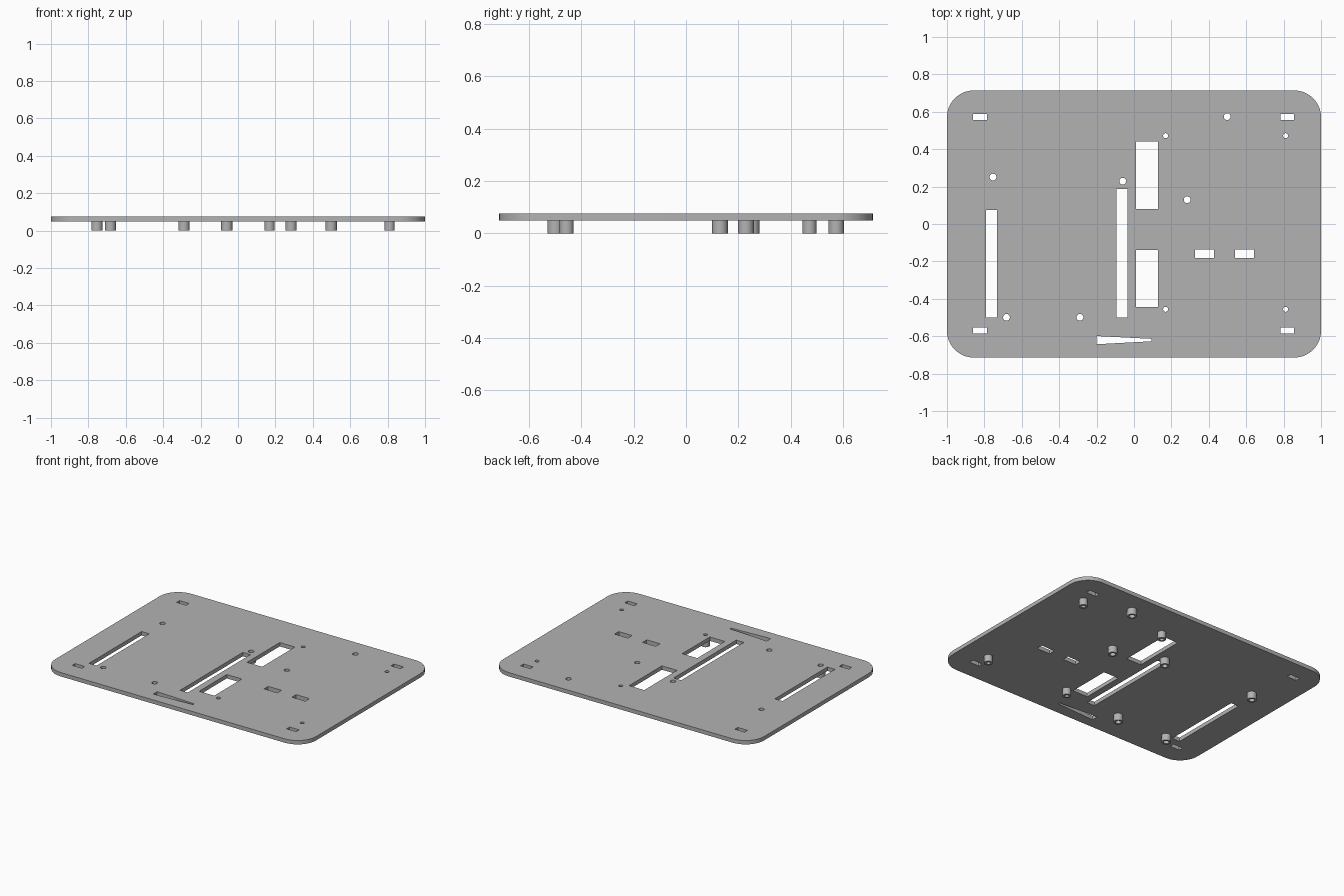
import bpy
import bmesh
from math import cos, sin, pi

cube = bpy.data.objects.get("Cube")
if cube:
    bpy.data.objects.remove(cube, do_unlink=True)

PLATE_BOTTOM, PLATE_TOP = 0.048, 0.075

grey = bpy.data.materials.new("plain grey")
grey.use_nodes = True
grey.diffuse_color = (0.45, 0.45, 0.45, 1)
grey.node_tree.nodes["Principled BSDF"].inputs["Base Color"].default_value = (0.45, 0.45, 0.45, 1)


def arc(cx, cy, r, start, end, steps):
    angles = [start + (end - start) * i / steps for i in range(steps + 1)]
    return [(cx + r * cos(a), cy + r * sin(a)) for a in angles]


def circle(cx, cy, r, sides=32):
    return arc(cx, cy, r, 0, 2 * pi, sides)[:-1]


def rect(x0, x1, y0, y1):
    return [(x0, y0), (x1, y0), (x1, y1), (x0, y1)]


def rounded_rect(hx, hy, r, steps=12):
    points = []
    for i, (sx, sy) in enumerate([(1, 1), (-1, 1), (-1, -1), (1, -1)]):
        points += arc(sx * (hx - r), sy * (hy - r), r, i * pi / 2, (i + 1) * pi / 2, steps)
    return points


def extrude_outlines(name, outlines, z0, z1):
    """Fill the first outline, leave the others as holes, and give it thickness."""
    curve = bpy.data.curves.new(name + "_outline", "CURVE")
    curve.dimensions = "2D"
    curve.fill_mode = "BOTH"
    curve.extrude = (z1 - z0) / 2
    for outline in outlines:
        spline = curve.splines.new("POLY")
        spline.points.add(len(outline) - 1)
        for point, (x, y) in zip(spline.points, outline):
            point.co = (x, y, 0, 1)
        spline.use_cyclic_u = True
    helper = bpy.data.objects.new(name + "_helper", curve)
    bpy.context.collection.objects.link(helper)
    bpy.context.view_layer.update()
    depsgraph = bpy.context.evaluated_depsgraph_get()
    mesh = bpy.data.meshes.new_from_object(helper.evaluated_get(depsgraph))
    bpy.data.objects.remove(helper, do_unlink=True)
    bpy.data.curves.remove(curve)

    bm = bmesh.new()
    bm.from_mesh(mesh)
    bmesh.ops.remove_doubles(bm, verts=bm.verts, dist=0.0001)
    bmesh.ops.recalc_face_normals(bm, faces=bm.faces)
    bmesh.ops.translate(bm, verts=bm.verts, vec=(0, 0, (z0 + z1) / 2))
    bm.to_mesh(mesh)
    bm.free()
    mesh.name = name
    mesh.materials.clear()
    mesh.materials.append(grey)
    obj = bpy.data.objects.new(name, mesh)
    bpy.context.collection.objects.link(obj)
    bpy.ops.object.select_all(action="DESELECT")
    obj.select_set(True)
    bpy.context.view_layer.objects.active = obj
    bpy.ops.object.shade_smooth_by_angle(angle=pi / 6)
    return obj


# Standoff positions: wide ones, and narrow ones on a rectangle
wide = [(-0.754, 0.251), (-0.06, 0.229), (0.498, 0.574),
        (0.284, 0.13), (-0.682, -0.499), (-0.289, -0.499)]
narrow = [(x, y) for x in (0.169, 0.811) for y in (0.472, -0.456)]
standoffs = [(x, y, 0.03, 0.018) for x, y in wide]
standoffs += [(x, y, 0.027, 0.0135) for x, y in narrow]

# Strap slots near the four corners
holes = [rect(x - 0.037, x + 0.037, y - 0.016, y + 0.016)
         for x in (-0.824, 0.819) for y in (0.573, -0.569)]
# Long slots, square windows and small side slots
holes += [rect(-0.792, -0.733, -0.5, 0.076), rect(-0.094, -0.035, -0.5, 0.187),
          rect(0.012, 0.128, 0.081, 0.44), rect(0.012, 0.128, -0.443, -0.14),
          rect(0.326, 0.428, -0.181, -0.135), rect(0.54, 0.642, -0.181, -0.135)]
# Tapered slot at the front edge
holes.append([(-0.2, -0.643), (0.094, -0.627), (0.094, -0.614), (-0.2, -0.599)])
# Screw holes
holes += [circle(x, y, bore) for x, y, _, bore in standoffs]

extrude_outlines("base_plate", [rounded_rect(1, 0.714, 0.143)] + holes, PLATE_BOTTOM, PLATE_TOP)

for i, (x, y, radius, bore) in enumerate(standoffs):
    extrude_outlines(f"standoff_{i + 1}", [circle(x, y, radius), circle(x, y, bore)], 0, PLATE_BOTTOM)
